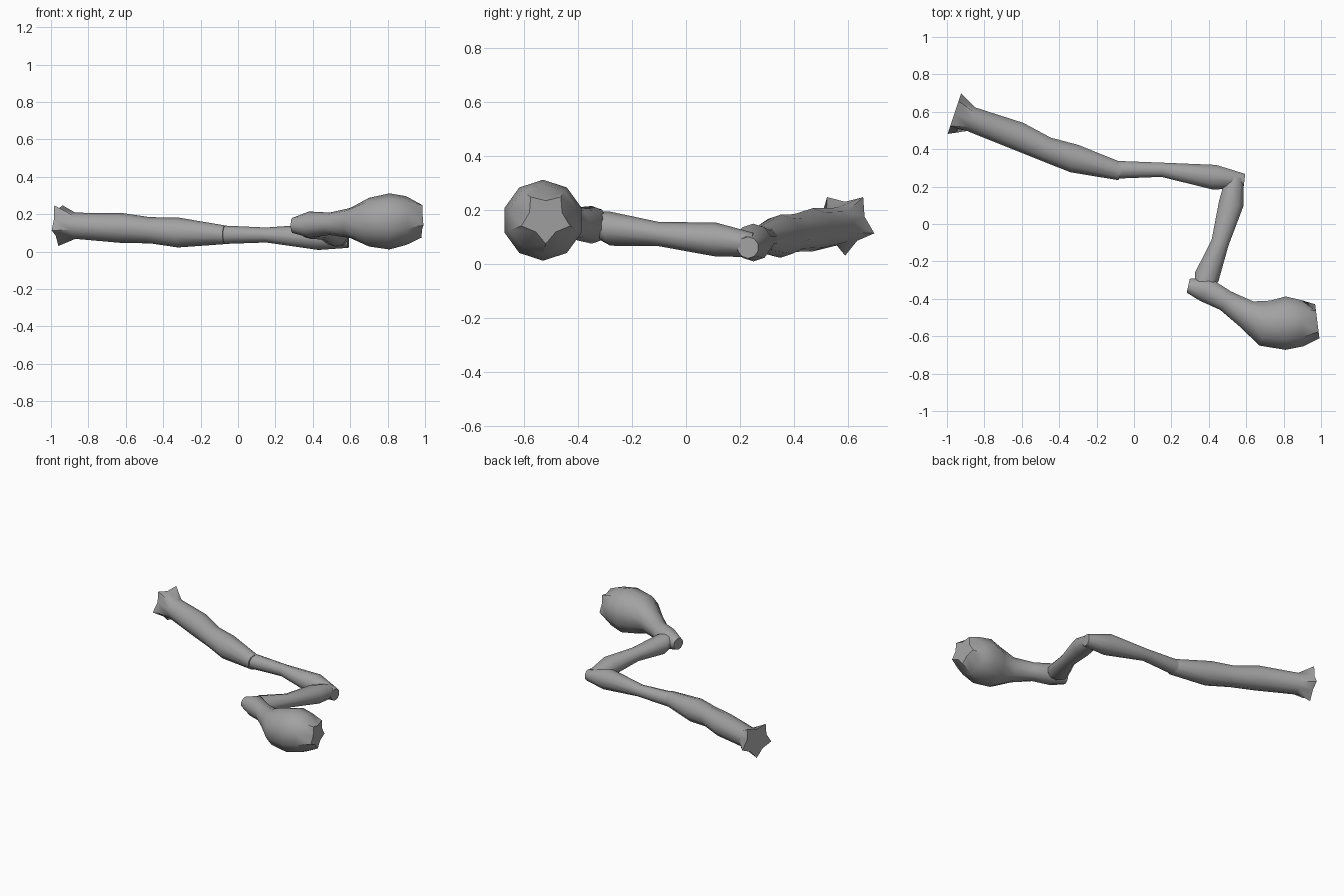
import bpy, bmesh, math
from mathutils import Vector

cube = bpy.data.objects.get("Cube")
if cube:
    bpy.data.objects.remove(cube)

# One matte grey for every segment
grey = bpy.data.materials.new("bone grey")
grey.use_nodes = True
shade = [.36, .36, .36, 1]
grey.diffuse_color = shade
shader = grey.node_tree.nodes["Principled BSDF"]
shader.inputs["Base Color"].default_value = shade
shader.inputs["Roughness"].default_value = .8

SIDES = 10


def make_ring(bm, centre, along, radius, tallness, knuckle):
    """Add one upright oval ring; knuckle pushes alternate corners out and in."""
    side = Vector((-along.y, along.x, 0)).normalized()
    up = Vector((0, 0, tallness))
    ring = []
    for corner in range(SIDES):
        angle = math.tau * (corner + .5) / SIDES
        reach = radius * (1 + (knuckle if corner % 2 else -knuckle))
        offset = side * math.cos(angle) + up * math.sin(angle)
        ring.append(bm.verts.new(centre + offset * reach))
    return ring


def make_segment(name, path, start_height, end_height,
                 tallness=1, arch=0, first_knuckle=0, last_knuckle=0):
    """Loft rings along a path of x, y, radius, from one height to the other."""
    last = len(path) - 1
    centres = []
    for index, (x, y, radius) in enumerate(path):
        progress = index / last
        height = start_height + (end_height - start_height) * progress
        height += arch * math.sin(math.pi * progress)
        centres.append(Vector((x, y, height)))

    bm = bmesh.new()
    rings = []
    for index, (x, y, radius) in enumerate(path):
        along = centres[min(index + 1, last)] - centres[max(index - 1, 0)]
        knuckle = {0: first_knuckle, last: last_knuckle}.get(index, 0)
        rings.append(make_ring(bm, centres[index], along, radius, tallness, knuckle))

    for near, far in zip(rings, rings[1:]):
        for corner in range(SIDES):
            following = (corner + 1) % SIDES
            bm.faces.new((near[corner], near[following], far[following], far[corner]))
    for cap in (rings[0], rings[-1]):
        bm.faces.new(cap)
    bmesh.ops.recalc_face_normals(bm, faces=bm.faces)

    mesh = bpy.data.meshes.new(name)
    bm.to_mesh(mesh)
    bm.free()
    mesh.materials.append(grey)
    segment = bpy.data.objects.new(name, mesh)
    bpy.context.collection.objects.link(segment)
    bpy.ops.object.select_all(action='DESELECT')
    segment.select_set(True)
    bpy.context.view_layer.objects.active = segment
    bpy.ops.object.shade_smooth_by_angle(angle=math.radians(50))


# Thick base segment with a flared, knuckled end
make_segment("base_segment", [
    (-.96, .59, .1),
    (-.87, .56, .07),
    (-.62, .47, .08),
    (-.47, .4, .07),
    (-.32, .35, .08),
    (-.07, .28, .05),
], start_height=.15, end_height=.09, first_knuckle=.2)

# Slim segment running to the first bend
make_segment("second_segment", [
    (-.1, .29, .05),
    (.15, .29, .04),
    (.43, .25, .07),
    (.59, .23, .04),
], start_height=.09, end_height=.06, arch=.01)

# Segment between the two bends, with a joint at each end
make_segment("third_segment", [
    (.54, .25, .05),
    (.52, .11, .07),
    (.46, -.1, .05),
    (.39, -.28, .07),
    (.37, -.35, .05),
], start_height=.07, end_height=.15, tallness=.9)

# Last segment, swelling into a broad bulb with a ragged tip
make_segment("end_bulb", [
    (.29, -.33, .04),
    (.38, -.35, .07),
    (.49, -.41, .06),
    (.6, -.48, .08),
    (.7, -.53, .13),
    (.81, -.53, .15),
    (.9, -.53, .13),
    (.98, -.52, .08),
], start_height=.14, end_height=.17, last_knuckle=.2)
